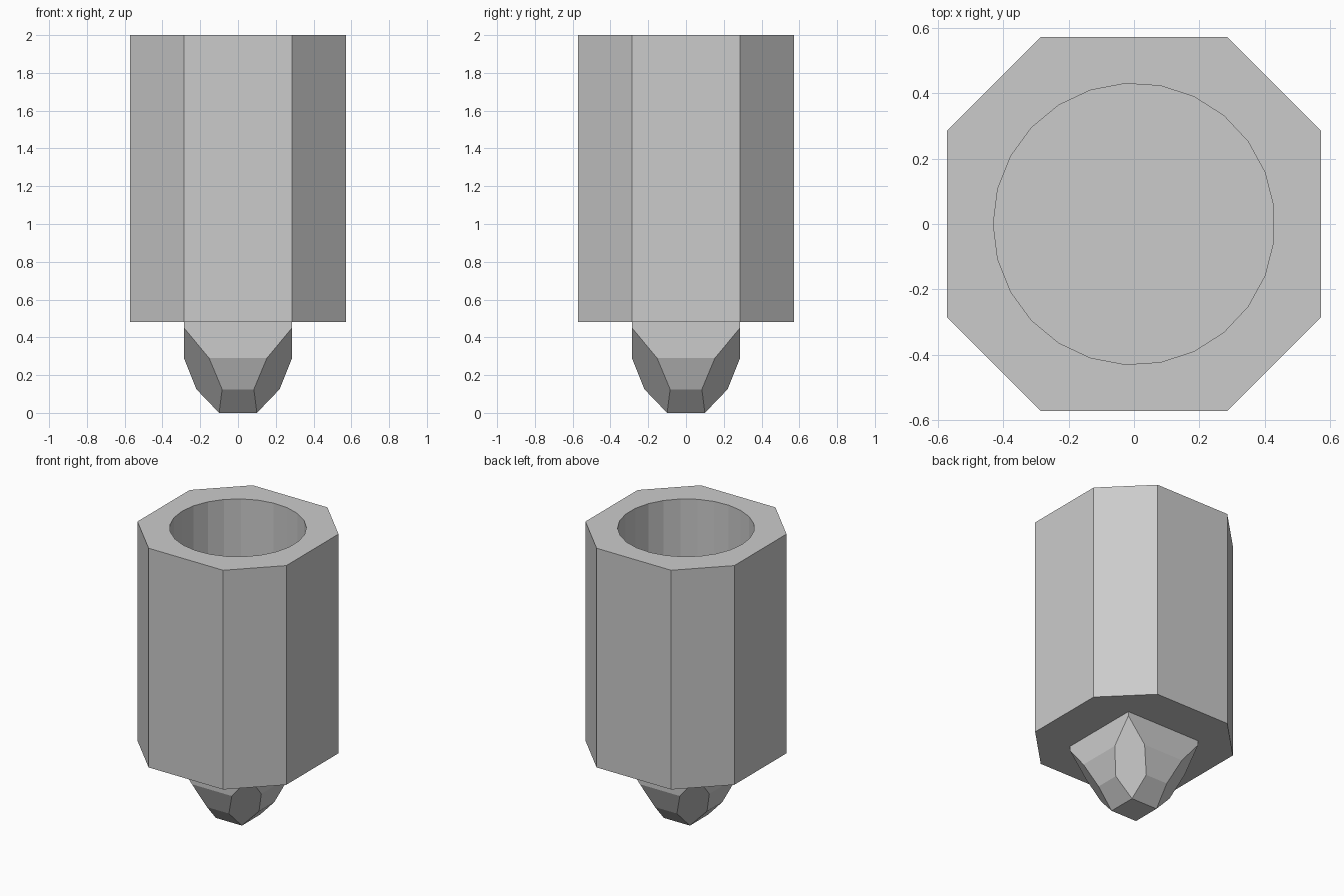
import bpy, bmesh
from math import pi, cos, sin

if "Cube" in bpy.data.objects:
    bpy.data.objects.remove(bpy.data.objects["Cube"])


def make_object(name, bm):
    bmesh.ops.recalc_face_normals(bm, faces=bm.faces[:])
    mesh = bpy.data.meshes.new(name)
    bm.to_mesh(mesh)
    bm.free()
    ob = bpy.data.objects.new(name, mesh)
    bpy.context.collection.objects.link(ob)
    return ob


def prism(name, outline, z0, z1):
    bm = bmesh.new()
    face = bm.faces.new([bm.verts.new((x, y, z0)) for x, y in outline])
    ext = bmesh.ops.extrude_face_region(bm, geom=[face], use_keep_orig=True)
    verts = [g for g in ext["geom"] if isinstance(g, bmesh.types.BMVert)]
    bmesh.ops.translate(bm, verts=verts, vec=(0, 0, z1 - z0))
    return make_object(name, bm)


# Octagonal body
W, C = 0.571, 0.286
octagon = [(W, -C), (W, C), (C, W), (-C, W), (-W, C), (-W, -C), (-C, -W), (C, -W)]
body = prism("octagonal_body", octagon, 0.48, 2.0)

# Round bore, open at the top
N, R = 25, 0.43
circle = [(R * cos(pi + 2 * pi * i / N), R * sin(pi + 2 * pi * i / N)) for i in range(N)]
bore = prism("bore_cutter", circle, 0.62, 2.2)
bore.hide_render = True
bore.hide_viewport = True
cut = body.modifiers.new("bore", "BOOLEAN")
cut.operation = "DIFFERENCE"
cut.solver = "EXACT"
cut.object = bore

# Faceted square tip: each level is (height, half width, half width at corner cut)
levels = [(0.48, C, C), (0.45, C, C), (0.29, C, 0.153), (0.125, 0.22, 0.084), (0.0, 0.1, 0.1)]
bm = bmesh.new()
for z, a, b in levels:
    for sx in (-1, 1):
        for sy in (-1, 1):
            for x, y in {(a, b), (b, a)}:
                bm.verts.new((sx * x, sy * y, z))
bmesh.ops.convex_hull(bm, input=bm.verts[:])
bmesh.ops.dissolve_limit(bm, angle_limit=0.06, verts=bm.verts[:], edges=bm.edges[:])
make_object("faceted_tip", bm)
